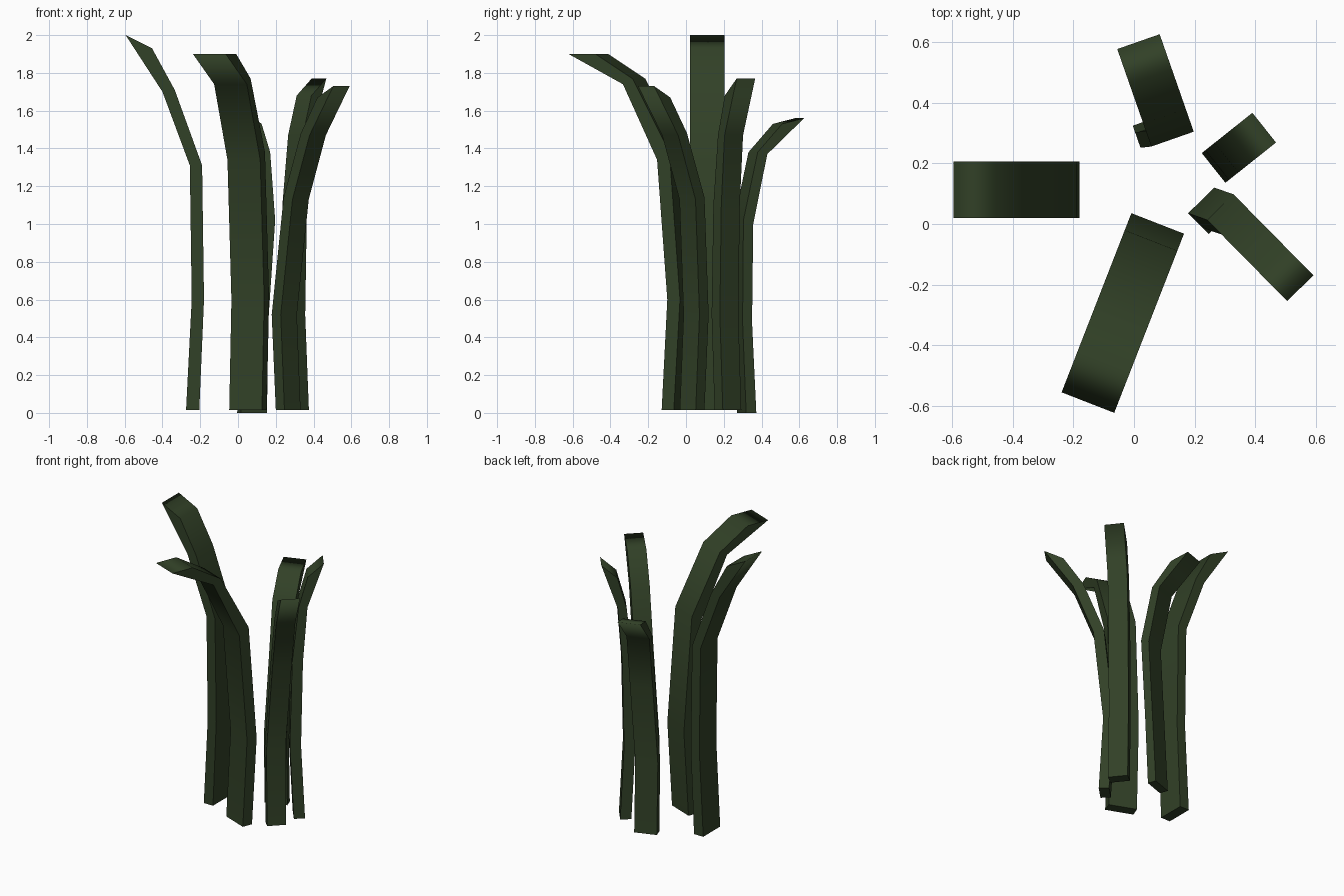
import bpy, bmesh
from mathutils import Vector

if "Cube" in bpy.data.objects:
    bpy.data.objects.remove(bpy.data.objects["Cube"])

green = bpy.data.materials.new("dark_leaf_green")
green.diffuse_color = (0.031, 0.052, 0.020, 1)
green.use_nodes = True
green.node_tree.nodes["Principled BSDF"].inputs["Base Color"].default_value = green.diffuse_color


def leaf(name, direction, rings):
    """Strap leaf: each ring = (side start, side end, inner dist, inner z, outer dist, outer z)."""
    u = Vector((direction[0], direction[1], 0)).normalized()   # outward
    v = Vector((-u.y, u.x, 0))                                 # sideways
    up = Vector((0, 0, 1))
    bm = bmesh.new()
    loops = []
    for s0, s1, di, zi, do, zo in rings:
        loops.append([bm.verts.new(u * d + v * s + up * z) for s, d, z in
                      ((s0, di, zi), (s1, di, zi), (s1, do, zo), (s0, do, zo))])
    for a, b in zip(loops, loops[1:]):
        for i in range(4):
            j = (i + 1) % 4
            bm.faces.new((a[i], a[j], b[j], b[i]))
    bm.faces.new(loops[0][::-1])
    bm.faces.new(loops[-1])
    bmesh.ops.recalc_face_normals(bm, faces=bm.faces)
    for f in bm.faces:
        f.smooth = True
    # crisp long edges and base, soft bends and tip
    for a, b in zip(loops, loops[1:]):
        for p, q in zip(a, b):
            bm.edges.get((p, q)).smooth = False
    for i in range(4):
        bm.edges.get((loops[0][i], loops[0][(i + 1) % 4])).smooth = False
    for i in (1, 3):
        bm.edges.get((loops[-1][i], loops[-1][(i + 1) % 4])).smooth = False
    me = bpy.data.meshes.new(name)
    bm.to_mesh(me)
    bm.free()
    me.materials.append(green)
    bpy.context.collection.objects.link(bpy.data.objects.new(name, me))


# tallest leaf, bending left
w = (-0.205, -0.02)
leaf("left_leaf", (-1, 0), [
    (*w, 0.205, 0.015, 0.275, 0.015), (*w, 0.18, 0.6, 0.245, 0.6),
    (*w, 0.19, 1.31, 0.255, 1.31), (*w, 0.335, 1.71, 0.40, 1.70),
    (*w, 0.455, 1.93, 0.595, 2.0)])

# wide leaf, bending to the front
w = (-0.021, 0.165)
leaf("front_leaf", (-0.363, -0.932), [
    (*w, 0.005, 0.015, 0.074, 0.015), (*w, -0.03, 0.6, 0.042, 0.6),
    (*w, 0.03, 1.38, 0.10, 1.34), (*w, 0.24, 1.77, 0.294, 1.74),
    (*w, 0.45, 1.90, 0.603, 1.90)])

# narrow leaf, front right, leaning sideways a little
w, x = (0.152, 0.272), (0.181, 0.302)
leaf("front_right_leaf", (0.70, -0.71), [
    (*w, 0.131, 0.015, 0.196, 0.015), (*w, 0.10, 0.52, 0.168, 0.52),
    (*x, 0.16, 1.14, 0.227, 1.13), (*x, 0.29, 1.48, 0.356, 1.47),
    (*x, 0.415, 1.67, 0.535, 1.73)])

# narrow leaf, back right
w = (-0.081, 0.044)
leaf("back_right_leaf", (0.78, 0.62), [
    (*w, 0.345, 0.015, 0.415, 0.015), (*w, 0.32, 0.52, 0.39, 0.52),
    (*w, 0.335, 1.10, 0.402, 1.10), (*w, 0.374, 1.47, 0.43, 1.47),
    (*w, 0.432, 1.68, 0.533, 1.77)])

# shortest leaf, bending back (sideways axis points to -x here)
w, x = (-0.25, -0.103), (-0.286, -0.138)
leaf("back_leaf", (-0.33, 0.944), [
    (*w, 0.25, 0.0, 0.307, 0.0), (*w, 0.23, 0.48, 0.283, 0.48),
    (*x, 0.222, 1.02, 0.277, 1.0), (*x, 0.302, 1.38, 0.356, 1.37),
    (*x, 0.439, 1.53, 0.562, 1.56)])
